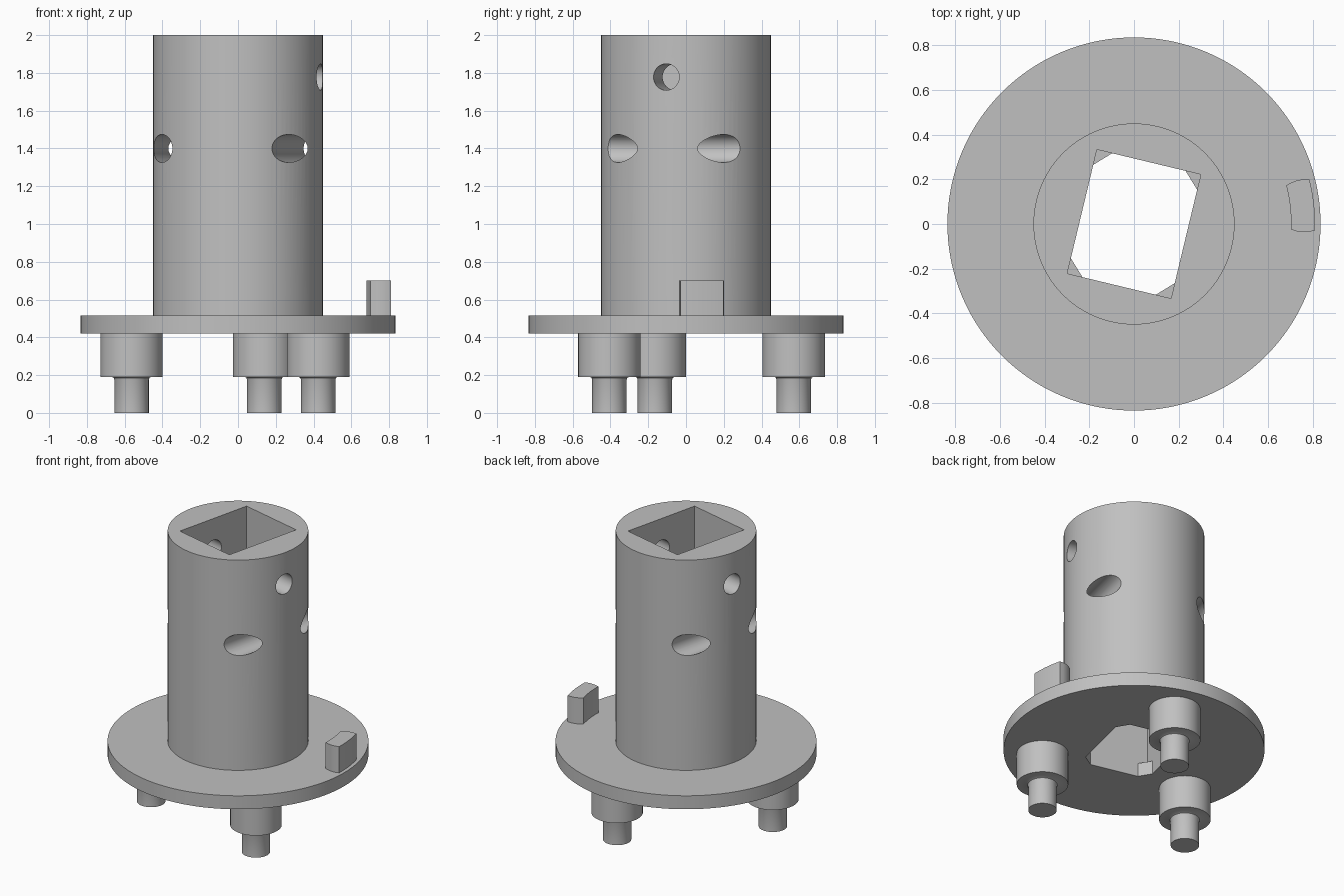
import bpy, bmesh
from math import cos, sin, radians, pi
from mathutils import Matrix

cube = bpy.data.objects.get("Cube")
if cube:
    bpy.data.objects.remove(cube, do_unlink=True)

TURN = Matrix.Rotation(radians(-13.5), 4, 'Z')
PLATE_BOTTOM, PLATE_TOP, TOP = 0.42, 0.515, 2.0

grey = bpy.data.materials.new("plain grey")
grey.use_nodes = True
colour = (0.53, 0.53, 0.53, 1)
grey.diffuse_color = colour
grey.node_tree.nodes["Principled BSDF"].inputs["Base Color"].default_value = colour


def make_object(name, bm, matrix=Matrix()):
    bmesh.ops.recalc_face_normals(bm, faces=bm.faces)
    mesh = bpy.data.meshes.new(name)
    bm.to_mesh(mesh)
    bm.free()
    mesh.transform(matrix)
    mesh.materials.append(grey)
    obj = bpy.data.objects.new(name, mesh)
    bpy.context.collection.objects.link(obj)
    return obj


def prism(name, outline, z0, z1, matrix=Matrix()):
    """Extrude a flat outline upward from z0 to z1."""
    bm = bmesh.new()
    face = bm.faces.new([bm.verts.new((x, y, z0)) for x, y in outline])
    top = bmesh.ops.extrude_face_region(bm, geom=[face])["geom"]
    bmesh.ops.translate(bm, vec=(0, 0, z1 - z0),
                        verts=[v for v in top if isinstance(v, bmesh.types.BMVert)])
    return make_object(name, bm, matrix)


def circle(radius, sides=96):
    return [(radius * cos(2 * pi * i / sides), radius * sin(2 * pi * i / sides))
            for i in range(sides)]


def lathe(name, profile, matrix, sides=64):
    """Spin a closed (radius, z) profile around z."""
    bm = bmesh.new()
    verts = [bm.verts.new((r, 0, z)) for r, z in profile]
    edges = [bm.edges.new(pair) for pair in zip(verts, verts[1:])]
    bmesh.ops.spin(bm, geom=verts + edges, axis=(0, 0, 1), cent=(0, 0, 0),
                   angle=2 * pi, steps=sides)
    bmesh.ops.remove_doubles(bm, verts=bm.verts, dist=0.0005)
    return make_object(name, bm, matrix)


def cut(obj, cutters):
    """Subtract the cutters, bake the result and remove them."""
    for cutter in cutters:
        cutter.hide_render = True
        mod = obj.modifiers.new("cut", 'BOOLEAN')
        mod.operation, mod.solver, mod.object = 'DIFFERENCE', 'EXACT', cutter
    graph = bpy.context.evaluated_depsgraph_get()
    obj.data = bpy.data.meshes.new_from_object(obj.evaluated_get(graph))
    obj.modifiers.clear()
    for cutter in cutters:
        bpy.data.objects.remove(cutter, do_unlink=True)


# Sleeve: round tube with a turned rectangular bore
HX, HY, C = 0.239, 0.285, 0.07
bore = [(-HX, -HY), (HX, -HY), (HX, HY), (-HX, HY)]
sleeve = prism("sleeve", circle(0.45), PLATE_TOP, TOP)
cutters = [prism("bore_cutter", bore, 0, 2.5, TURN)]

# Two pin holes beside the bore, and one cross hole through it
for side in (-1, 1):
    place = Matrix.Translation((side * 0.345, 0, 1.4)) @ Matrix.Rotation(pi / 2, 4, 'X')
    cutters.append(prism("pin_cutter", circle(0.074, 48), -1, 1, TURN @ place))
cross = Matrix.Translation((0, 0, 1.778)) @ Matrix.Rotation(pi / 2, 4, 'Y')
cutters.append(prism("cross_cutter", circle(0.07, 48), -1, 1, TURN @ cross))
cut(sleeve, cutters)

# Flange: disc whose opening has clipped corners
clipped = [(-HX + C, -HY), (HX - C, -HY), (HX, -HY + C), (HX, HY - C),
           (HX - C, HY), (-HX + C, HY), (-HX, HY - C), (-HX, -HY + C)]
flange = prism("flange", circle(0.835, 128), PLATE_BOTTOM, PLATE_TOP)
cut(flange, [prism("opening_cutter", clipped, 0, 1, TURN)])

# Three stepped feet
foot_profile = [(0, 0), (0.091, 0), (0.091, 0.175), (0.095, 0.186), (0.103, 0.19),
                (0.165, 0.19), (0.165, PLATE_BOTTOM), (0, PLATE_BOTTOM)]
feet = []
for i in range(3):
    a = radians(76.3 + 120 * i)
    feet.append(lathe(f"foot_{i + 1}", foot_profile,
                      Matrix.Translation((0.587 * cos(a), 0.587 * sin(a), 0))))


# Stop tab: curved block near the rim, with slightly bulging ends
def tab_outline(grow=0.0):
    r0, r1, a0, a1 = 0.703 - grow, 0.81 + grow, -2.0 - 80 * grow, 14.2 + 80 * grow
    steps = 10
    points = [(r1, a0 + (a1 - a0) * i / steps) for i in range(steps + 1)]
    points += [(r1 + (r0 - r1) * t, a1 + 3.2 * t * (1 - t)) for t in (0.25, 0.5, 0.75)]
    points += [(r0, a1 + (a0 - a1) * i / steps) for i in range(steps + 1)]
    points += [(r0 + (r1 - r0) * t, a0 - 3.2 * t * (1 - t)) for t in (0.25, 0.5, 0.75)]
    return [(r * cos(radians(a)), r * sin(radians(a))) for r, a in points]


tab = prism("stop_tab", tab_outline(), PLATE_TOP, 0.7)

# Smooth round surfaces, keep edges sharp
bpy.ops.object.select_all(action='DESELECT')
for obj in [sleeve, flange, tab] + feet:
    obj.select_set(True)
bpy.context.view_layer.objects.active = sleeve
bpy.ops.object.shade_smooth_by_angle(angle=radians(30))
